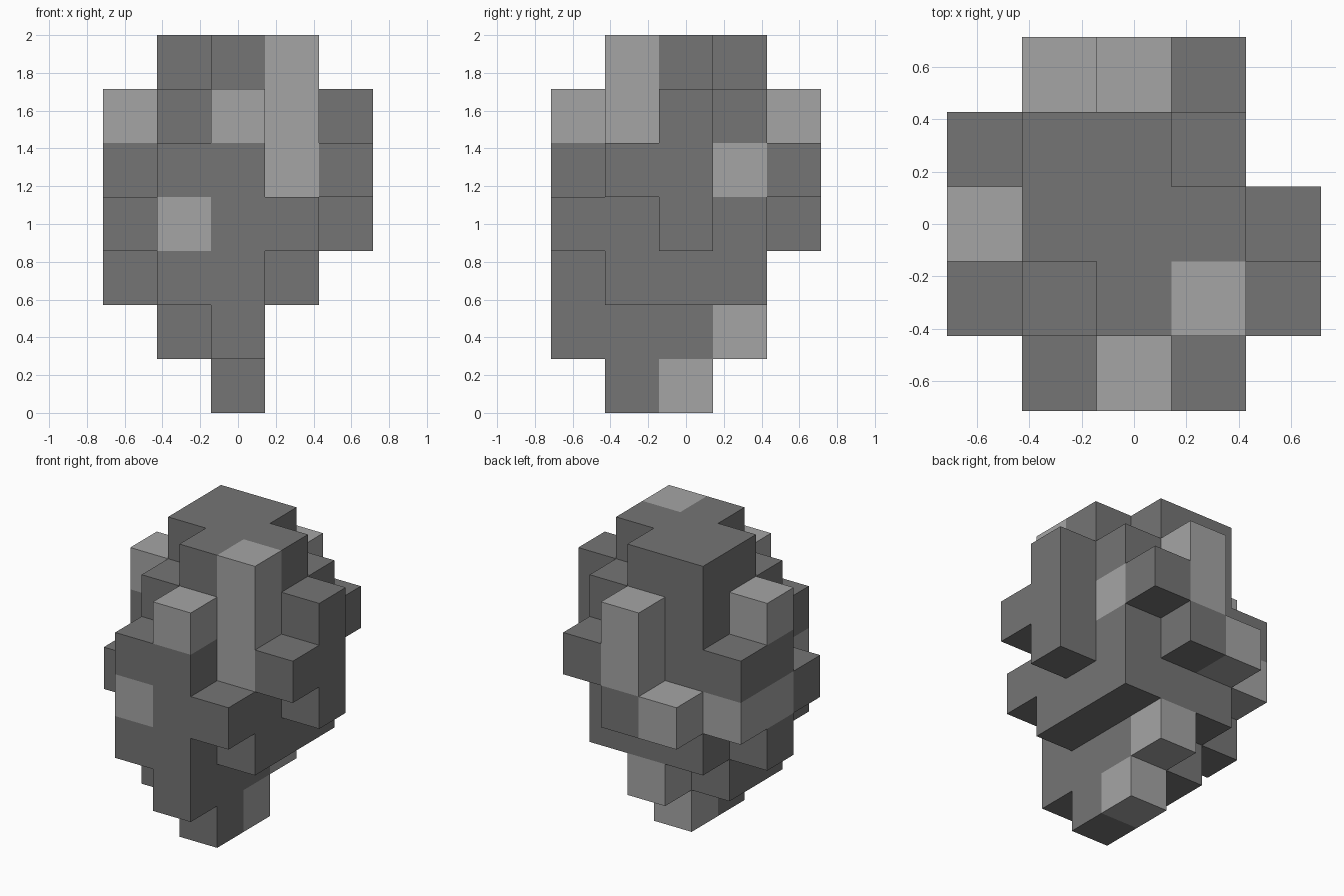
import bpy, bmesh
from mathutils import Vector

cube = bpy.data.objects.get("Cube")
if cube:
    bpy.data.objects.remove(cube, do_unlink=True)

CELL = 2 / 7
CENTRE = Vector((2.5, 2.5, 0))


def make_material(name, value):
    mat = bpy.data.materials.new(name)
    mat.use_nodes = True
    colour = (value, value, value, 1)
    mat.diffuse_color = colour
    bsdf = mat.node_tree.nodes["Principled BSDF"]
    bsdf.inputs["Base Color"].default_value = colour
    bsdf.inputs["Roughness"].default_value = 0.9
    return mat


MATERIALS = [make_material("dark_grey", 0.178), make_material("light_grey", 0.376)]
DARK, LIGHT = 0, 1


def block(xs, ys, zs, shade=DARK):
    """Cells of a box; each axis is one index or an inclusive pair."""
    span = [range(a, a + 1) if isinstance(a, int) else range(a[0], a[1] + 1)
            for a in (xs, ys, zs)]
    return {(x, y, z): shade for x in span[0] for y in span[1] for z in span[2]}


def join(*blocks):
    cells = {}
    for b in blocks:
        cells.update(b)
    return cells


parts = {
    # central mass with its light corner pieces
    "core": join(block((1, 3), (1, 3), (2, 5)),
                 block(3, 1, (4, 5), LIGHT), block(3, 3, 4, LIGHT)),
    # top layer with two notched corners
    "crown": join(block((1, 3), 2, 6), block((1, 2), 3, 6),
                  block(2, 1, 6), block(3, 1, 6, LIGHT)),
    # front plate
    "front_plate": join(block((1, 2), 0, (2, 4)), block(1, 0, 3, LIGHT),
                        block(2, 0, 5, LIGHT), block(2, 0, 1), block(3, 0, 3)),
    # back ridge
    "back_ridge": join(block(2, 4, (4, 5), LIGHT), block(2, 4, 3),
                       block(1, 4, 3, LIGHT), block(3, 4, 4)),
    # left side (+x)
    "left_ridge": join(block(4, 2, (3, 5)), block(4, 1, 4)),
    # right side (-x)
    "right_ridge": join(block(0, 2, 5, LIGHT), block(0, (2, 3), 4),
                        block(0, (2, 3), 3, LIGHT), block(0, 1, 3), block(0, 2, 2)),
    # narrowing underside and tip
    "lower_body": join(block((1, 2), (1, 2), 1), block(2, 3, 1, LIGHT)),
    "bottom_tip": join(block(2, 1, 0), block(2, 2, 0, LIGHT)),
}

occupied = set().union(*parts.values())


def build(name, cells):
    """Make one part from its exposed cell faces only."""
    bm = bmesh.new()
    for cell, shade in cells.items():
        middle = Vector(cell) + Vector((0.5, 0.5, 0.5))
        for axis in range(3):
            for sign in (-1, 1):
                normal = Vector((0, 0, 0))
                normal[axis] = sign
                neighbour = tuple(c + int(n) for c, n in zip(cell, normal))
                if neighbour in occupied:
                    continue
                u = Vector((0, 0, 0))
                u[(axis + 1) % 3] = 0.5
                v = normal.cross(u)
                centre = middle + normal * 0.5 - CENTRE
                corners = (centre - u - v, centre + u - v,
                           centre + u + v, centre - u + v)
                face = bm.faces.new([bm.verts.new(p * CELL) for p in corners])
                face.material_index = shade
    bmesh.ops.remove_doubles(bm, verts=bm.verts, dist=0.001)
    mesh = bpy.data.meshes.new(name)
    bm.to_mesh(mesh)
    bm.free()
    for mat in MATERIALS:
        mesh.materials.append(mat)
    bpy.context.collection.objects.link(bpy.data.objects.new(name, mesh))


for part_name, part_cells in parts.items():
    build(part_name, part_cells)
